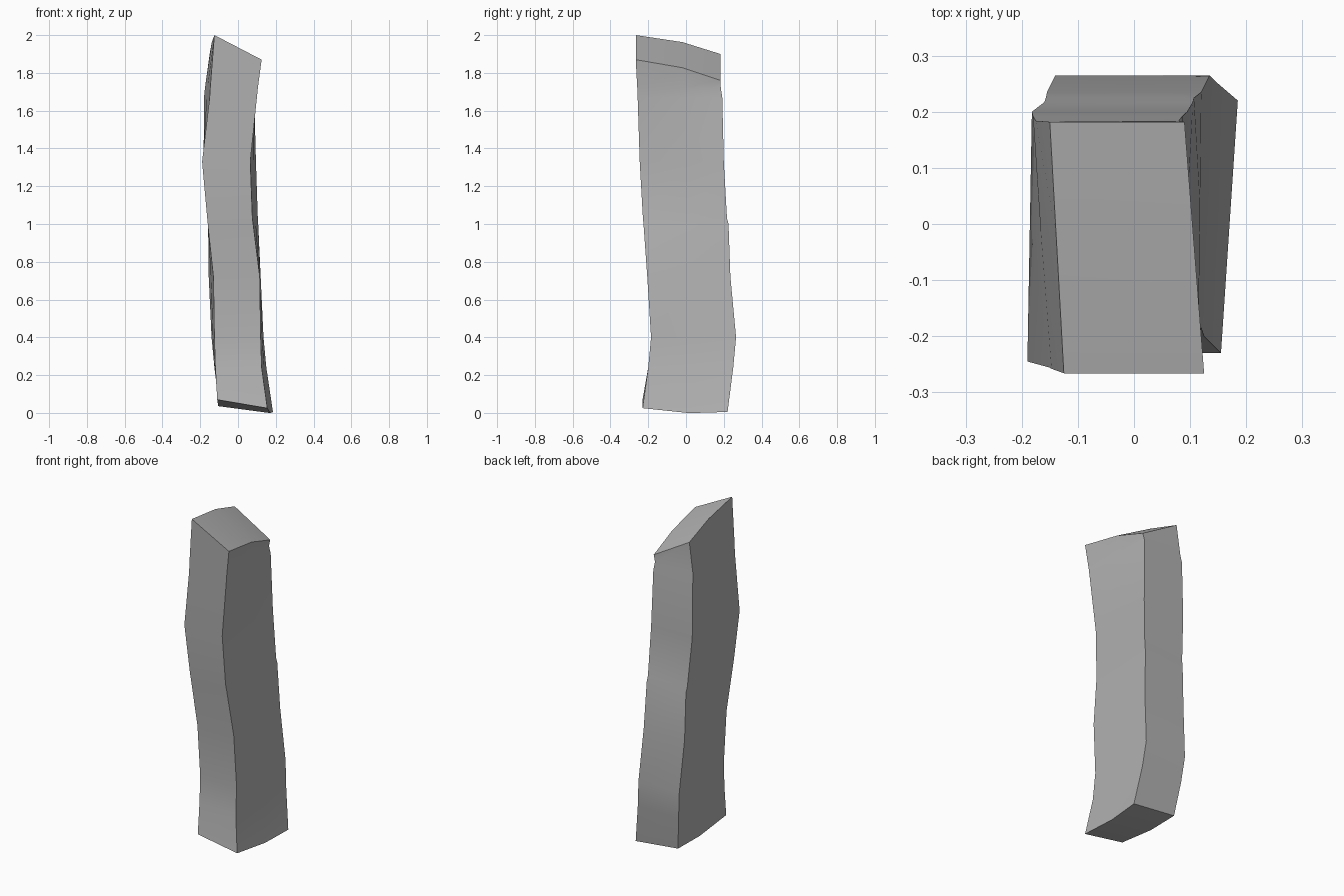
import bpy
import bmesh
import math
from mathutils import Vector

default = bpy.data.objects.get("Cube")
if default:
    bpy.data.objects.remove(default, do_unlink=True)


def make_material(name, color):
    material = bpy.data.materials.new(name)
    material.diffuse_color = color
    material.use_nodes = True
    shader = next(n for n in material.node_tree.nodes if n.type == "BSDF_PRINCIPLED")
    shader.inputs["Base Color"].default_value = color
    return material


# Bent profiles of the four long edges, sampled at shared heights
heights = [0, .24, .4, .72, 1, 1.03, 1.33, 1.67, 1.72, 2]
front_y = [-.23, -.2, -.185, -.205, -.225, -.228, -.245, -.256, -.258, -.266]
back_y = [.22, .25, .265, .235, .225, .217, .2, .192, .184, .182]
front_left_x = [.155, .125, .12, .115, .08, .076, .065, .1, .105, .125]
front_right_x = [-.11, -.12, -.125, -.13, -.16, -.163, -.19, -.15, -.147, -.125]
back_left_x = [.185, .15, .135, .12, .107, .105, .095, .086, .08, .09]
back_right_x = [-.1, -.125, -.14, -.155, -.157, -.16, -.182, -.18, -.175, -.15]

# Slanted ends: corner heights in order front right, front left, back left, back right
bottom_z = [.07, .025, .005, .035]
top_z = [2, 1.87, 1.76, 1.9]


def cross_section(i):
    """Six points: four corners plus a bend halfway along each broad side."""
    last = len(heights) - 1
    levels = bottom_z if i == 0 else top_z if i == last else [heights[i]] * 4
    front_right, front_left, back_left, back_right = [
        Vector((x[i], y[i], z)) for x, y, z in zip(
            (front_right_x, front_left_x, back_left_x, back_right_x),
            (front_y, front_y, back_y, back_y), levels)]
    bulge = Vector((0, 0, -.015 if i == 0 else .018 if i == last else 0))
    left_bend = front_left.lerp(back_left, .55) + bulge
    right_bend = front_right.lerp(back_right, .55) + bulge
    return [front_right, front_left, left_bend, back_left, back_right, right_bend]


# Rough stone slab lofted through the cross sections
mesh = bpy.data.meshes.new("stone_slab")
bm = bmesh.new()
rings = [[bm.verts.new(p) for p in cross_section(i)] for i in range(len(heights))]
for lower, upper in zip(rings, rings[1:]):
    for k in range(len(lower)):
        n = (k + 1) % len(lower)
        bm.faces.new((lower[k], lower[n], upper[n], upper[k]))

# Bent end caps
for ring in (rings[0], rings[-1]):
    a, b, c, d, e, f = ring
    bm.faces.new((a, b, c, f))
    bm.faces.new((f, c, d, e))
bmesh.ops.recalc_face_normals(bm, faces=bm.faces)
bm.to_mesh(mesh)
bm.free()

slab = bpy.data.objects.new("stone_slab", mesh)
bpy.context.collection.objects.link(slab)
mesh.materials.append(make_material("stone grey", (.45, .45, .45, 1)))

bpy.ops.object.select_all(action="DESELECT")
slab.select_set(True)
bpy.context.view_layer.objects.active = slab
bpy.ops.object.shade_smooth_by_angle(angle=math.radians(30))
